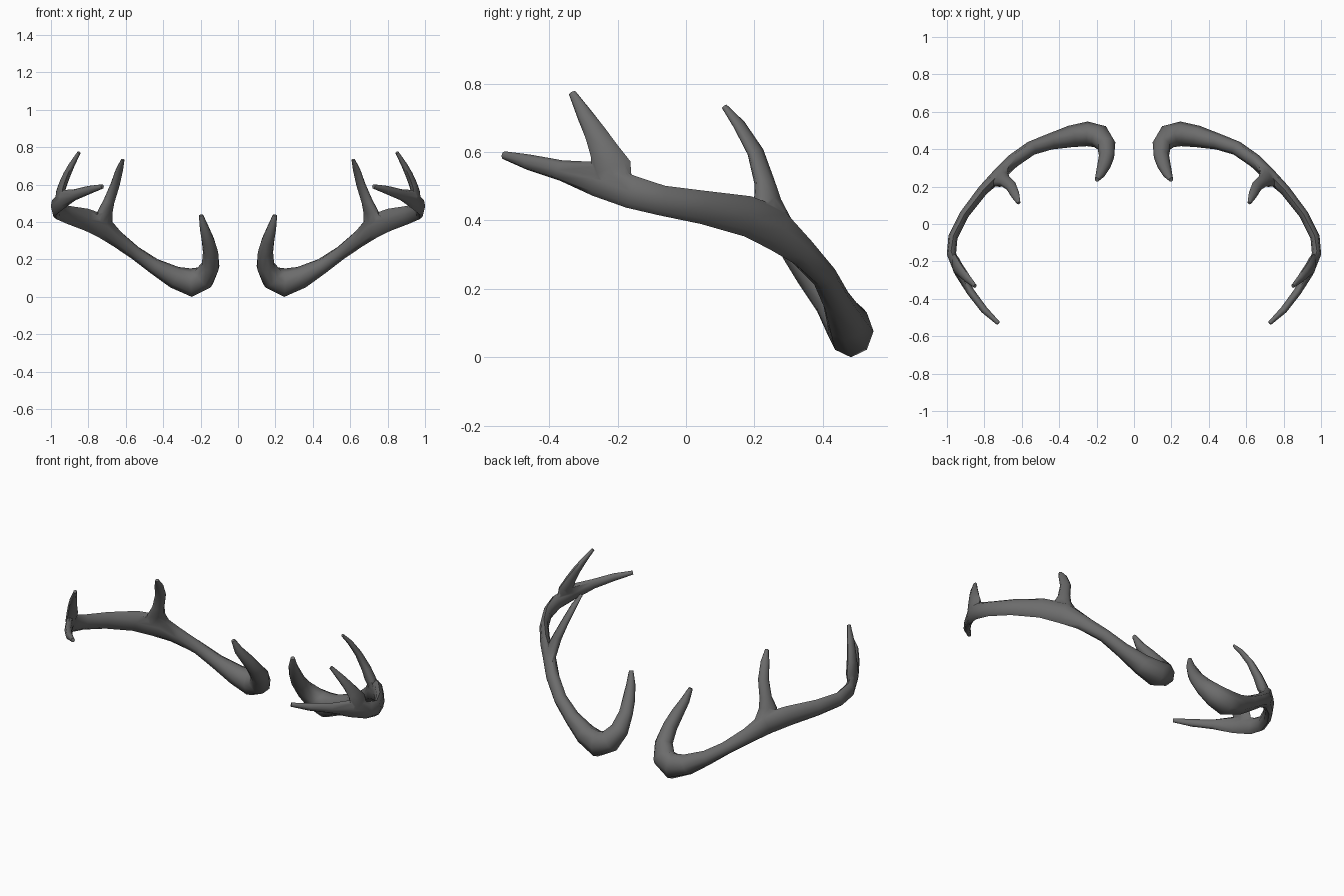
import bpy, bmesh, math
from mathutils import Vector

if "Cube" in bpy.data.objects:
    bpy.data.objects.remove(bpy.data.objects["Cube"])

SIDES = 8


def tube(name, pts, ref):
    """Loft elliptical rings (x, y, z, side radius, radius along ref) along a path."""
    ref = Vector(ref)
    bm = bmesh.new()
    cs = [Vector(p[:3]) for p in pts]
    rings = []
    for i, p in enumerate(pts):
        a = cs[i] - cs[max(i - 1, 0)]
        b = cs[min(i + 1, len(cs) - 1)] - cs[i]
        t = (a.normalized() + b.normalized()).normalized()
        v = (ref - t * ref.dot(t)).normalized()
        h = t.cross(v)
        ring = []
        for k in range(SIDES):
            ang = 2 * math.pi * k / SIDES
            ring.append(bm.verts.new(cs[i] + h * p[3] * math.cos(ang) + v * p[4] * math.sin(ang)))
        rings.append(ring)
    for r0, r1 in zip(rings, rings[1:]):
        for k in range(SIDES):
            n = (k + 1) % SIDES
            bm.faces.new((r0[k], r0[n], r1[n], r1[k]))
    bm.faces.new(rings[0])
    bm.faces.new(rings[-1])
    bmesh.ops.recalc_face_normals(bm, faces=bm.faces)
    me = bpy.data.meshes.new(name)
    bm.to_mesh(me)
    bm.free()
    ob = bpy.data.objects.new(name, me)
    bpy.context.collection.objects.link(ob)
    return ob


# Brow tine, base bend and main beam as one continuous sweep
antler = tube("right_antler", [
    (.198, .237, .436, .012, .012), (.181, .265, .37, .025, .025),
    (.160, .315, .30, .036, .034), (.147, .360, .24, .041, .040),
    (.147, .420, .165, .050, .050), (.182, .467, .103, .064, .066),
    (.250, .482, .076, .066, .076), (.340, .468, .105, .058, .059),
    (.450, .440, .165, .043, .042), (.550, .405, .235, .038, .037),
    (.650, .335, .312, .037, .047), (.720, .265, .375, .036, .066),
    (.808, .180, .412, .028, .060), (.908, .050, .438, .025, .049),
    (.968, -.070, .458, .025, .044), (.976, -.160, .483, .025, .048),
    (.937, -.260, .521, .023, .051), (.872, -.365, .546, .021, .030),
    (.800, -.460, .570, .019, .023), (.725, -.531, .590, .011, .012),
], (0, 0, 1))

# Upright tines, flared along the beam where they join it
mid_tine = tube("mid_tine", [
    (.722, .262, .390, .028, .070), (.710, .238, .455, .030, .050),
    (.690, .230, .510, .026, .034), (.657, .203, .600, .019, .030),
    (.634, .155, .680, .014, .024), (.616, .112, .733, .008, .010),
], (.62, -.75, .2))
rear_tine = tube("rear_tine", [
    (.961, -.200, .503, .014, .045), (.952, -.218, .550, .023, .060),
    (.935, -.240, .605, .022, .042), (.914, -.265, .655, .020, .032),
    (.889, -.294, .705, .016, .024), (.850, -.332, .772, .009, .011),
], (-.2, -.95, .25))

# Fuse the tines into the beam
for tine in (mid_tine, rear_tine):
    m = antler.modifiers.new("fuse", 'BOOLEAN')
    m.operation = 'UNION'
    m.solver = 'EXACT'
    m.object = tine
dg = bpy.context.evaluated_depsgraph_get()
antler.data = bpy.data.meshes.new_from_object(antler.evaluated_get(dg))
antler.modifiers.clear()
for tine in (mid_tine, rear_tine):
    bpy.data.objects.remove(tine, do_unlink=True)

# Dark grey horn
horn = bpy.data.materials.new("horn")
horn.diffuse_color = (0.15, 0.15, 0.15, 1)
horn.use_nodes = True
horn.node_tree.nodes["Principled BSDF"].inputs["Base Color"].default_value = horn.diffuse_color
antler.data.materials.clear()
antler.data.materials.append(horn)

# Mirrored left antler
me = antler.data.copy()
bm = bmesh.new()
bm.from_mesh(me)
for v in bm.verts:
    v.co.x *= -1
bmesh.ops.reverse_faces(bm, faces=bm.faces)
bm.to_mesh(me)
bm.free()
left = bpy.data.objects.new("left_antler", me)
bpy.context.collection.objects.link(left)

# Smooth shading
for ob in (antler, left):
    bpy.ops.object.select_all(action='DESELECT')
    ob.select_set(True)
    bpy.context.view_layer.objects.active = ob
    bpy.ops.object.shade_smooth_by_angle(angle=math.radians(65))
